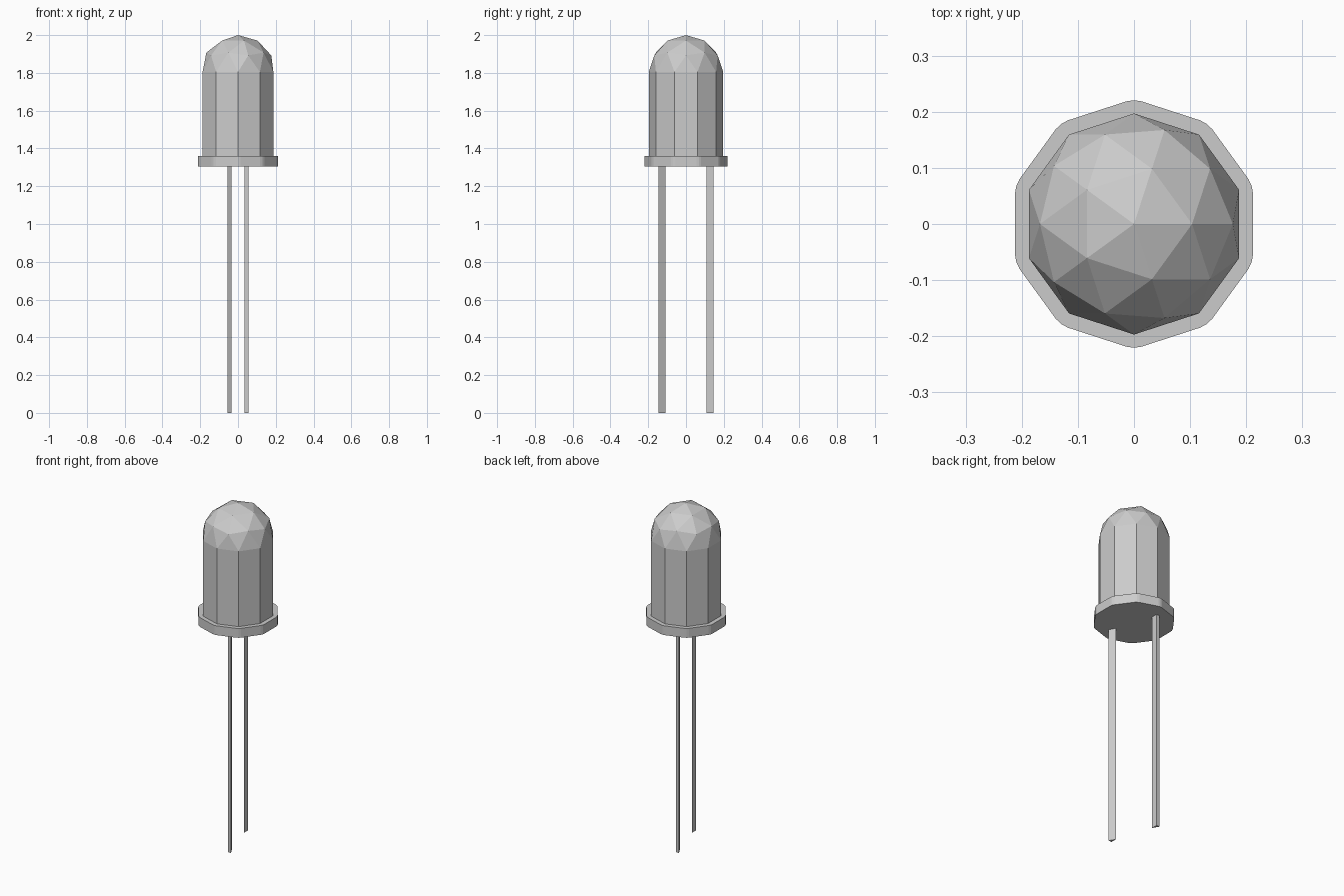
import bpy, bmesh
from math import pi, cos, sin

if "Cube" in bpy.data.objects:
    bpy.data.objects.remove(bpy.data.objects["Cube"])

BODY_R, RIM_Z, FLANGE_TOP, FLANGE_BOTTOM = 0.197, 1.805, 1.36, 1.305


def finish(name, bm):
    bmesh.ops.recalc_face_normals(bm, faces=bm.faces)
    mesh = bpy.data.meshes.new(name)
    bm.to_mesh(mesh)
    bm.free()
    obj = bpy.data.objects.new(name, mesh)
    bpy.context.collection.objects.link(obj)
    return obj


def prism(bm, outline, z0, z1):
    face = bm.faces.new([bm.verts.new((x, y, z0)) for x, y in outline])
    top = bmesh.ops.extrude_face_region(bm, geom=[face], use_keep_orig=True)
    for v in top["geom"]:
        if isinstance(v, bmesh.types.BMVert):
            v.co.z = z1


# Lens: upper half of an icosphere, its ten-sided rim pulled down to the flange
bm = bmesh.new()
bmesh.ops.create_icosphere(bm, subdivisions=2, radius=1)
bmesh.ops.delete(bm, geom=[v for v in bm.verts if v.co.z < -0.01], context='VERTS')
for v in bm.verts:
    v.co = (v.co.x * BODY_R, v.co.y * BODY_R, RIM_Z + v.co.z * (2 - RIM_Z))
rim = [e for e in bm.edges if e.is_boundary]
skirt = bmesh.ops.extrude_edge_only(bm, edges=rim)
for v in skirt["geom"]:
    if isinstance(v, bmesh.types.BMVert):
        v.co.z = FLANGE_TOP - 0.01
finish("lens_body", bm)

# Flange: ten-sided disc with rounded corners
bm = bmesh.new()
angles = [pi / 2 + k * pi / 5 for k in range(10)]
prism(bm, [(0.223 * cos(a), 0.223 * sin(a)) for a in angles], FLANGE_BOTTOM, FLANGE_TOP)
corners = [e for e in bm.edges if abs(e.verts[0].co.z - e.verts[1].co.z) > 0.01]
bmesh.ops.bevel(bm, geom=corners, offset=0.014, segments=2, profile=0.5, affect='EDGES')
finish("base_flange", bm)

# Leads: three-sided wires, the second turned half a turn about the centre
section = [(0.035, -0.145), (0.056, -0.145), (0.035, -0.108)]
for name, s in (("front_lead", 1), ("back_lead", -1)):
    bm = bmesh.new()
    prism(bm, [(s * x, s * y) for x, y in section], 0, FLANGE_BOTTOM + 0.005)
    finish(name, bm)
